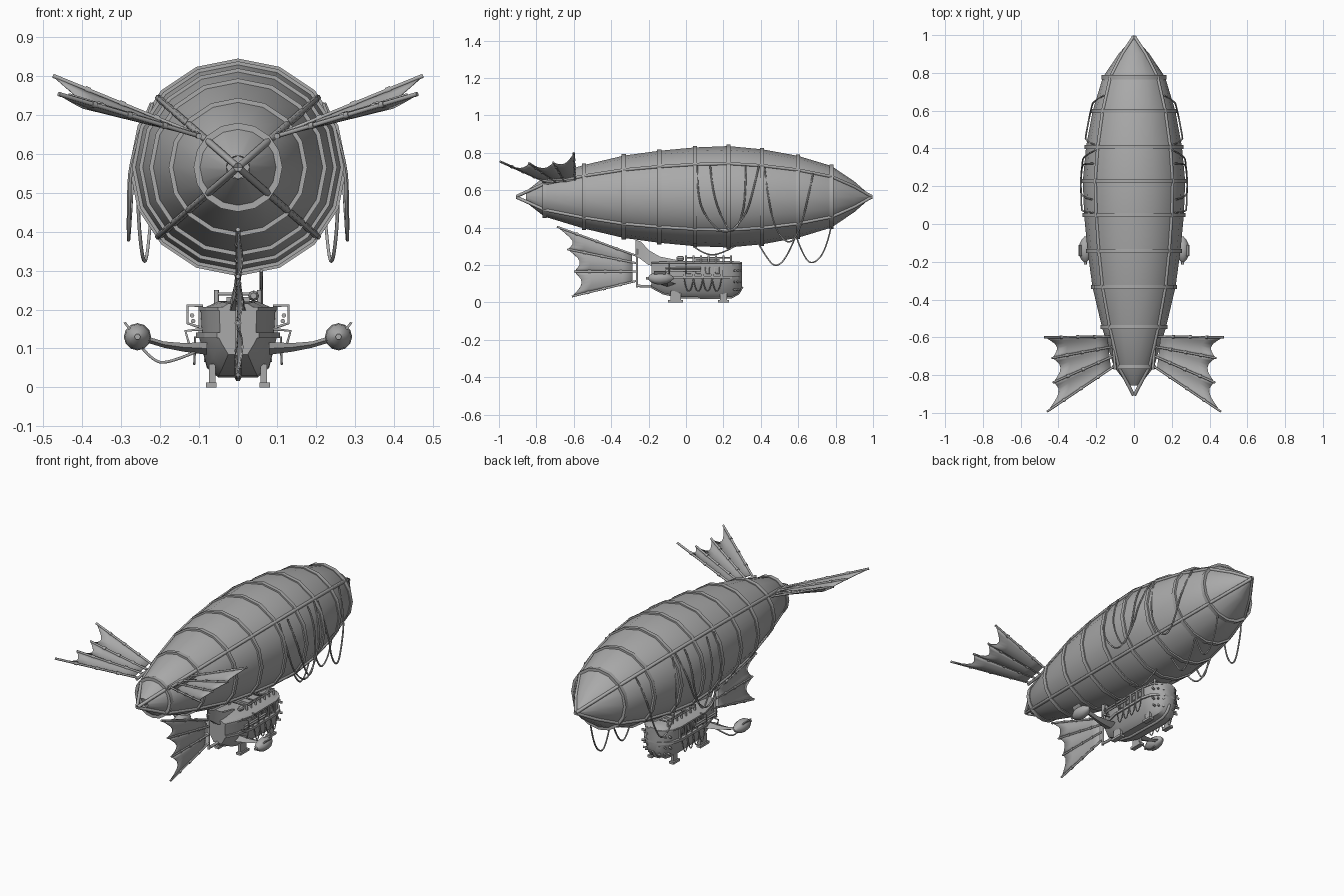
import bpy, bmesh, math
from mathutils import Vector as V

cube = bpy.data.objects.get("Cube")
if cube:
    bpy.data.objects.remove(cube)

mat = bpy.data.materials.new("plain grey")
mat.use_nodes = True
GREY = (0.4, 0.4, 0.4, 1)
mat.diffuse_color = GREY
mat.node_tree.nodes["Principled BSDF"].inputs["Base Color"].default_value = GREY
AXIS = 0.565


def finish(name, verts, faces, smooth=True):
    me = bpy.data.meshes.new(name)
    me.from_pydata([tuple(v) for v in verts], [], faces)
    bm = bmesh.new()
    bm.from_mesh(me)
    bmesh.ops.recalc_face_normals(bm, faces=bm.faces)
    bm.to_mesh(me)
    bm.free()
    me.materials.append(mat)
    ob = bpy.data.objects.new(name, me)
    bpy.context.collection.objects.link(ob)
    if smooth:
        bpy.ops.object.select_all(action='DESELECT')
        ob.select_set(True)
        bpy.context.view_layer.objects.active = ob
        bpy.ops.object.shade_smooth_by_angle(angle=math.radians(35))
    return ob


def loft(name, sections, closed_ring=False, cap=True, smooth=True):
    n, m = len(sections[0]), len(sections)
    faces = []
    for i in range(m if closed_ring else m - 1):
        a, b = i * n, (i + 1) % m * n
        faces += [(a + j, a + (j + 1) % n, b + (j + 1) % n, b + j) for j in range(n)]
    if cap and not closed_ring:
        faces += [tuple(range(n)), tuple(range((m - 1) * n, m * n))]
    return finish(name, [v for s in sections for v in s], faces, smooth)


def lathe(name, profile, segs=16, centre=(0, 0, AXIS), loop=False, cap=True):
    # turn (y, radius) pairs about a lengthwise axis
    c, step = V(centre), math.tau / segs
    rows = [[c + V((r * math.sin(k * step), y, r * math.cos(k * step))) for k in range(segs)]
            for y, r in profile]
    return loft(name, rows, loop, cap)


def box(name, lo, hi):
    return loft(name, [[(x, y, z) for x, y in ((lo[0], lo[1]), (hi[0], lo[1]), (hi[0], hi[1]), (lo[0], hi[1]))]
                       for z in (lo[2], hi[2])], smooth=False)


def tube(name, pts, r=0.004, soft=False, res=1):
    cu = bpy.data.curves.new(name, 'CURVE')
    cu.dimensions = '3D'
    cu.bevel_depth, cu.bevel_resolution, cu.use_fill_caps = r, res, True
    cu.resolution_u = 5
    sp = cu.splines.new('NURBS' if soft else 'POLY')
    sp.points.add(len(pts) - 1)
    for p, q in zip(sp.points, pts):
        p.co = (*q, 1)
    if soft:
        sp.use_endpoint_u, sp.order_u = True, 3
    cu.materials.append(mat)
    ob = bpy.data.objects.new(name, cu)
    bpy.context.collection.objects.link(ob)
    return ob


# Gas envelope: faceted skin, hoops and four long ribs
HULL = [(-.757, .106), (-.545, .17), (-.333, .22), (-.143, .246), (.048, .264),
        (.227, .271), (.407, .254), (.598, .219), (.777, .165)]
SKIN = [(-.855, .03)] + HULL + [(.9, .082), (.985, .008)]
lathe("envelope", SKIN, cap=False)
for y, r in HULL:
    lathe("envelope_hoop", [(y - .011, r - .01), (y - .011, r + .008),
                            (y + .011, r + .008), (y + .011, r - .01)], loop=True)
for sx in (-1, 1):
    for sz in (-1, 1):
        ca, sa = sx * math.cos(math.radians(41)), sz * math.sin(math.radians(41))
        path = [(r * ca, y, AXIS + r * sa) for y, r in [(-.905, .004)] + SKIN[1:] + [(.993, .004)]]
        tube("envelope_rib", path, .009)
lathe("nose_cap", [(.955, .03), (.997, .004)], 8)


def radius(y):
    for (a, ra), (b, rb) in zip(SKIN, SKIN[1:]):
        if a <= y <= b:
            return ra + (rb - ra) * (y - a) / (b - a)
    return 0


# Ropes draped over the flanks and hanging below the keel
SWAGS = [[(.06, .73), (.06, .58), (.1, .46), (.21, .35), (.32, .46), (.36, .6), (.39, .73)],
         [(.13, .73), (.14, .6), (.19, .45), (.25, .36), (.31, .48), (.32, .66), (.32, .73)],
         [(.42, .72), (.44, .55), (.48, .38), (.56, .3), (.62, .42), (.65, .55), (.68, .69)]]
for s in (-1, 1):
    for swag in SWAGS:
        pts = []
        for y, z in swag:
            h = max(z - AXIS, 0)
            pts.append((s * (math.sqrt(max(radius(y) ** 2 - h * h, 0)) + .012), y, z))
        tube("flank_rope", pts, .0045, True)
for loop in ([(.04, .3), (.1, .255), (.18, .255), (.26, .3)],
             [(.39, .31), (.43, .24), (.48, .185), (.54, .24), (.585, .35)],
             [(.59, .35), (.63, .24), (.68, .2), (.75, .28), (.777, .41)]):
    tube("keel_rope", [(.06, y, z) for y, z in loop], .0045, True)


# Ribbed sail fins: spars with scalloped, sagging cloth between them
def fin(name, spars, sag):
    spars = [(V(a), V(b)) for a, b in spars]
    for a, b in spars:
        tube(name + "_spar", [a, b], .006)
        for t in (.25, .5, .75):
            p, d = a.lerp(b, t), (b - a).normalized() * .007
            tube(name + "_lashing", [p - d, p + d], .009)
    n, m = 6, 5
    for (a, b), (c, d) in zip(spars, spars[1:]):
        verts = []
        for i in range(n + 1):
            u = i / n
            bow = math.sin(math.pi * u)
            for j in range(m + 1):
                v = .06 + (.93 - .13 * bow) * j / m
                verts.append(a.lerp(c, u).lerp(b.lerp(d, u), v) + V(sag) * bow * v)
        k = m + 1
        cloth = finish(name + "_cloth", verts, [(i * k + j, i * k + j + 1, i * k + k + j + 1, i * k + k + j)
                                                for i in range(n) for j in range(m)])
        cloth.modifiers.new("thickness", 'SOLIDIFY').thickness = .004


for s in (-1, 1):
    fin("tail_fin", [((s * .12, -.595, .655), (s * .475, -.6, .8)),
                     ((s * .115, -.65, .65), (s * .435, -.71, .75)),
                     ((s * .11, -.7, .65), (s * .43, -.84, .745)),
                     ((s * .1, -.75, .645), (s * .46, -.993, .753))], (0, 0, -.018))
    tube("tail_fin_root", [(s * .115, -.58, .655), (s * .1, -.77, .645)], .008)
fin("rudder", [((0, -.265, .25), (0, -.69, .405)), ((0, -.265, .21), (0, -.635, .285)),
               ((0, -.265, .165), (0, -.6, .165)), ((0, -.265, .115), (0, -.61, .032))], (.016, 0, 0))
tube("rudder_post", [(0, -.262, .285), (0, -.262, .08)], .007)
tube("rudder_boom", [(0, -.262, .09), (0, -.2, .08), (0, -.1, .1)], .008, True)

# Stern crest sweeping up from the cabin roof to the envelope
CREST = [(-.27, .25, .335, .004), (-.24, .23, .325, .008), (-.2, .2, .28, .018),
         (-.14, .19, .245, .028), (-.04, .19, .225, .02)]
loft("stern_crest", [[(-w, y, a), (w, y, a), (w * .3, y, b), (-w * .3, y, b)] for y, a, b, w in CREST])

# Gondola: boat-shaped hull, waist rail and cabin above
PLAN = [(-.185, .5, .085), (-.12, .8, .05), (-.03, 1, .03), (.19, 1, .025),
        (.245, .88, .03), (.28, .62, .05), (.3, .3, .085)]


def gondola(name, shape, smooth=True):
    loft(name, [[(s * w * x, y, z) for s, row in ((1, shape(zb)), (-1, shape(zb)[::-1])) for x, z in row]
                for y, w, zb in PLAN], smooth=smooth)


gondola("gondola_hull", lambda zb: [(.05, zb), (.08, zb + .025), (.1, .13)])
gondola("gondola_waist_rail", lambda zb: [(.108, .127), (.108, .141)], False)
gondola("gondola_cabin", lambda zb: [(.092, .138), (.096, .2), (.05, .224 - zb * .1)])
gondola("cabin_eave", lambda zb: [(.102, .198), (.102, .207)], False)
tube("keel", [(0, y, zb) for y, w, zb in PLAN], .009)
for s in (-1, 1):
    # windows, pilasters and hanging side ropes
    for k in range(5):
        y = -.01 + k * .05
        x0, x1 = sorted((s * .09, s * .101))
        box("cabin_pilaster", (x0, y - .006, .138), (x1, y + .006, .2))
        if k < 4:
            tube("window_frame", [(s * .097, y + a, z) for a, z in
                                  ((.014, .155), (.036, .155), (.036, .188), (.014, .188), (.014, .155))], .003)
            tube("side_rope", [(s * .11, y, .13), (s * .112, y + .01, .06), (s * .112, y + .04, .06),
                               (s * .11, y + .05, .13)], .003, True)
    # pipes and rods along the cabin
    for z, x in ((.17, .115), (.185, .118)):
        tube("side_rod", [(s * x, -.11, z), (s * x, .08, z)], .006)
    for y in (-.09, .0):
        tube("side_pipe", [(s * .09, y, .21), (s * .13, y, .21), (s * .13, y, .165), (s * .1, y, .155)], .004)
    tube("lower_pipe", [(s * .09, -.1, .15), (s * .135, -.1, .145), (s * .125, -.1, .11), (s * .09, -.1, .1)], .004)
    # roof rail
    tube("roof_rail", [(s * .055, 0, .24), (s * .055, .24, .24)], .005)
    for k in range(7):
        y = k * .04
        tube("rail_post", [(s * .055, y, .205), (s * .055, y, .25)], .006)
    # landing feet
    for y0, y1 in ((-.095, -.015), (.17, .23)):
        a, b = sorted((s * .055, s * .082))
        box("foot_sole", (a, y0, 0), (b, y1, .013))
        a, b = sorted((s * .058, s * .074))
        box("foot_leg", (a, y0 + .012, .01), (b, y1 - .012, .06))
    # outrigger engine pods
    c = (s * .258, -.135, .13)
    lathe("engine_pod", [(-.068, .006), (-.055, .02), (-.03, .032), (0, .035), (.03, .03), (.055, .017), (.068, .005)], 12, c)
    loft("pod_vane", [[(s * .27, y, .145), (s * .278, y, .145), (s * .294, y, .166), (s * .288, y, .168)]
                      for y in (-.17, -.11)])
    tube("pod_spinner", [(s * .258, -.2, .13), (s * .258, -.215, .13)], .008)
    loft("pod_arm", [[(s * x, -.1 + dy * w, z + dz * t) for dy, dz in ((-1, 0), (0, 1), (1, 0), (0, -1))]
                     for x, z, w, t in ((.08, .1, .045, .016), (.14, .103, .03, .011),
                                        (.19, .11, .02, .008), (.24, .125, .018, .008))])
tube("fuel_hose", [(-.245, -.12, .1), (-.22, -.12, .07), (-.18, -.12, .06), (-.1, -.1, .095)], .004, True)
for y in (0, .08, .16, .24):
    tube("roof_cross_rail", [(-.055, y, .24), (.055, y, .24)], .004)
lathe("roof_vent", [(-.02, .008), (-.01, .014), (.01, .014), (.02, .008)], 8, (.04, -.03, .235))
box("roof_hatch", (-.03, .05, .21), (.03, .18, .232))

# Bow studs and portholes around the rounded prow
for k in range(-3, 4):
    a = k * .36
    for z in (.07, .11, .17):
        d = V((math.sin(a), math.cos(a) * .6, 0))
        p = V((0, .235, z)) + d * (.085 if z > .08 else .075)
        tube("bow_stud", [p, p + d * .022], .006)
